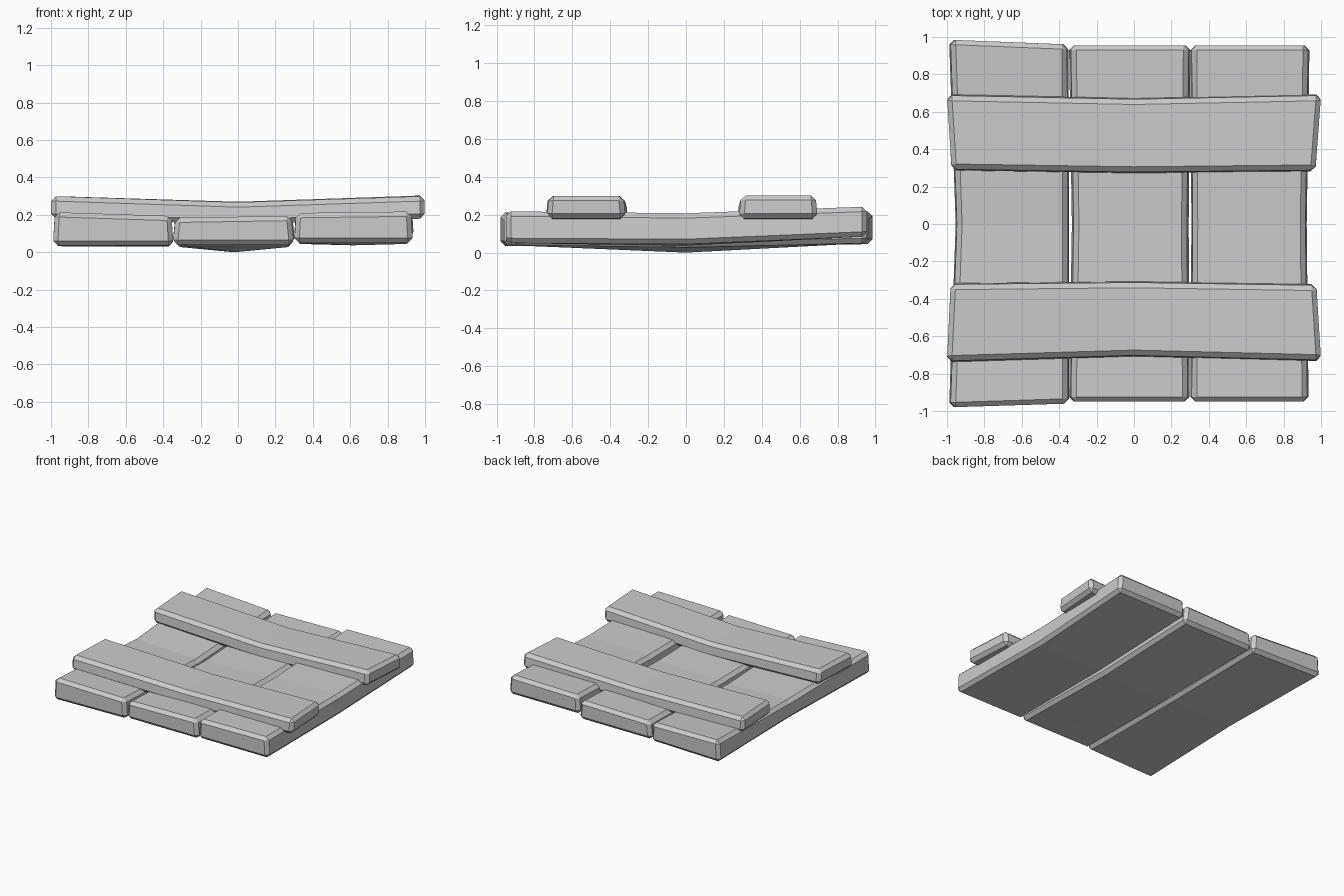
import bpy
import bmesh

cube = bpy.data.objects.get("Cube")
if cube:
    bpy.data.objects.remove(cube, do_unlink=True)

grey = bpy.data.materials.new("weathered_grey")
grey.use_nodes = True
colour = (0.6, 0.6, 0.6, 1)
grey.diffuse_color = colour
grey.node_tree.nodes["Principled BSDF"].inputs["Base Color"].default_value = colour


def plank(name, stations, along_x=False, skew=(0, 0), tilt=0, belly=0, taper=0.01):
    """Loft a bent plank through (position, low side, high side, bottom, top) stations.

    skew slides the high-side corner of each end, tilt lowers the high side of the top,
    belly drops the underside at mid-length, taper narrows the top.
    """
    bm = bmesh.new()
    rings = []
    last = len(stations) - 1
    for i, (pos, low, high, bottom, top) in enumerate(stations):
        slide = skew[0] if i == 0 else skew[1] if i == last else 0
        sag = belly if 0 < i < last else 0
        centre = (low + high) / 2
        section = [
            (low, bottom, 0),
            (centre, bottom - sag, slide / 2),
            (high, bottom, slide),
            (high - taper, top - tilt, slide),
            (low + taper, top, 0),
        ]
        ring = []
        for side, z, shift in section:
            p = pos + shift
            ring.append(bm.verts.new((p, side, z) if along_x else (side, p, z)))
        rings.append(ring)
    for a, b in zip(rings, rings[1:]):
        for k in range(len(a)):
            n = (k + 1) % len(a)
            bm.faces.new((a[k], a[n], b[n], b[k]))
    bm.faces.new(rings[0])
    bm.faces.new(rings[-1])
    bmesh.ops.recalc_face_normals(bm, faces=bm.faces)

    mesh = bpy.data.meshes.new(name)
    bm.to_mesh(mesh)
    bm.free()
    mesh.materials.append(grey)
    obj = bpy.data.objects.new(name, mesh)
    bpy.context.collection.objects.link(obj)

    # Worn, chamfered edges
    bevel = obj.modifiers.new("worn_edges", "BEVEL")
    bevel.width = 0.026
    bevel.segments = 1
    bevel.limit_method = "ANGLE"
    bevel.angle_limit = 0.7
    return obj


# Long boards running front to back
plank("right_board", [
    (-0.98, -0.99, -0.345, 0.035, 0.215),
    (0, -0.955, -0.345, 0.03, 0.175),
    (0.985, -0.99, -0.35, 0.045, 0.22),
], skew=(0.02, -0.025), tilt=0.02)

plank("middle_board", [
    (-0.95, -0.35, 0.3, 0.04, 0.185),
    (0, -0.335, 0.295, 0.03, 0.165),
    (0.955, -0.35, 0.305, 0.05, 0.195),
], tilt=-0.01, belly=0.03, taper=0.015)

plank("left_board", [
    (-0.95, 0.3, 0.935, 0.05, 0.21),
    (0, 0.305, 0.925, 0.045, 0.2),
    (0.955, 0.3, 0.94, 0.085, 0.235),
], tilt=-0.008, belly=0.008)

# Cross boards lying on top
plank("front_cross_board", [
    (-1, -0.74, -0.315, 0.18, 0.3),
    (0, -0.71, -0.305, 0.15, 0.267),
    (1, -0.735, -0.32, 0.18, 0.3),
], along_x=True, skew=(0.02, -0.025))

plank("back_cross_board", [
    (-0.975, 0.285, 0.695, 0.18, 0.3),
    (0, 0.27, 0.675, 0.15, 0.27),
    (0.97, 0.28, 0.695, 0.18, 0.303),
], along_x=True, skew=(-0.025, 0.03))
